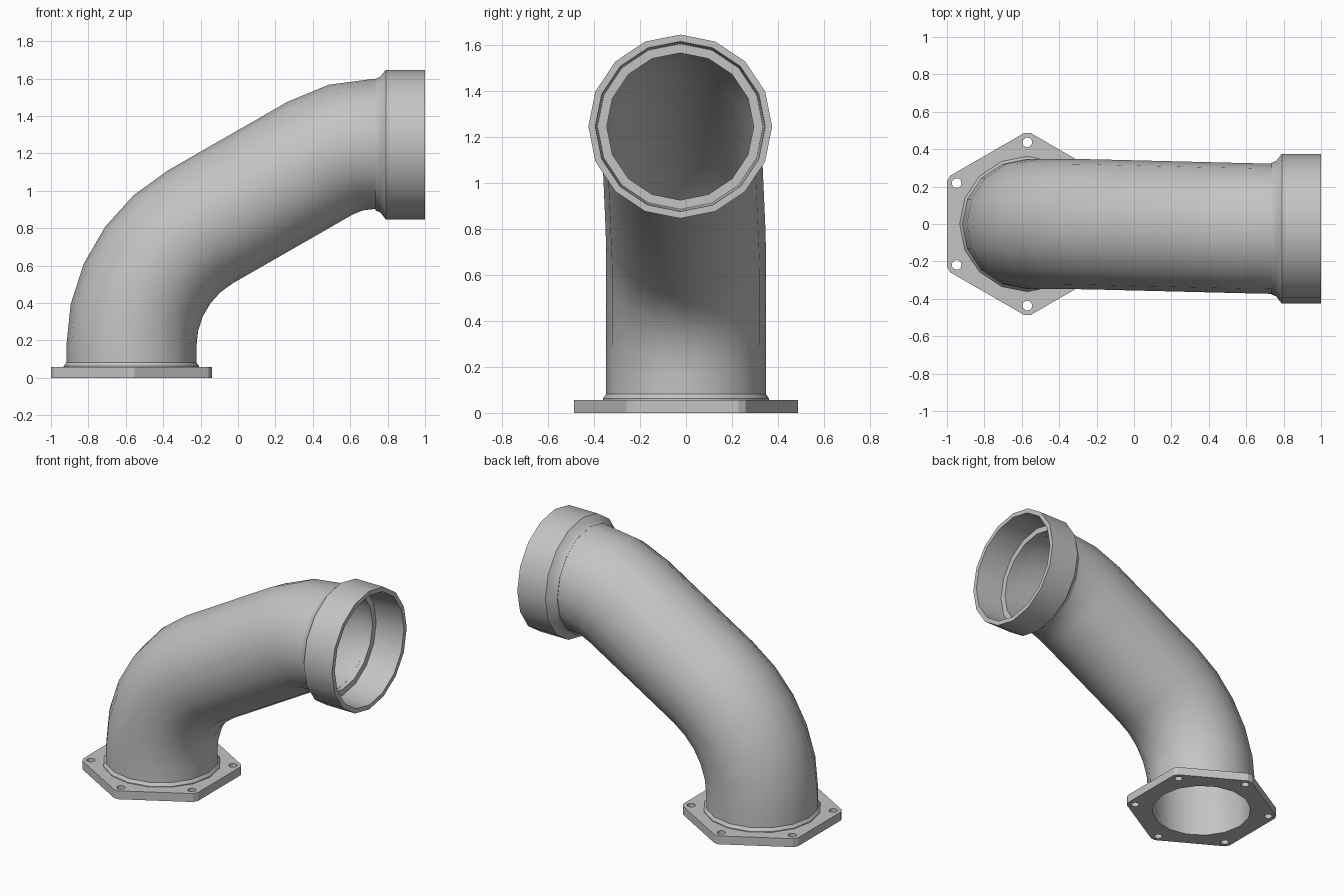
import bpy, bmesh
from math import sin, cos, radians, pi
from mathutils import Vector

cube = bpy.data.objects.get("Cube")
if cube:
    bpy.data.objects.remove(cube)

SIDES = 16
BASE_X = -0.57

metal = bpy.data.materials.new("light_grey_metal")
metal.use_nodes = True
grey = (0.55, 0.55, 0.55, 1)
metal.diffuse_color = grey
bsdf = next(n for n in metal.node_tree.nodes if n.type == 'BSDF_PRINCIPLED')
bsdf.inputs["Base Color"].default_value = grey


def finish(name, bm, smooth_angle):
    """Turn a bmesh into a shaded, coloured object."""
    bmesh.ops.remove_doubles(bm, verts=bm.verts, dist=0.0001)
    bmesh.ops.recalc_face_normals(bm, faces=bm.faces)
    mesh = bpy.data.meshes.new(name)
    bm.to_mesh(mesh)
    bm.free()
    mesh.materials.append(metal)
    obj = bpy.data.objects.new(name, mesh)
    bpy.context.collection.objects.link(obj)
    bpy.ops.object.select_all(action='DESELECT')
    obj.select_set(True)
    bpy.context.view_layer.objects.active = obj
    bpy.ops.object.shade_smooth_by_angle(angle=radians(smooth_angle))
    return obj


def hollow_sweep(name, rings):
    """Skin a closed chain of rings: out along the outside, back along the bore."""
    bm = bmesh.new()
    loops = []
    for x, y, z, tilt, radius in rings:
        side = Vector((cos(tilt), 0, -sin(tilt)))
        loop = []
        for i in range(SIDES):
            t = 2 * pi * i / SIDES
            p = Vector((x, y, z)) + radius * (cos(t) * side + sin(t) * Vector((0, 1, 0)))
            loop.append(bm.verts.new(p))
        loops.append(loop)
    for a, b in zip(loops, loops[1:] + loops[:1]):
        for i in range(SIDES):
            j = (i + 1) % SIDES
            bm.faces.new((a[i], a[j], b[j], b[i]))
    return finish(name, bm, 32)


def bend(cx, cz, radius, start, end, steps):
    """Centre line of one bend, as (x, z, tilt)."""
    tilts = [radians(start + (end - start) * i / steps) for i in range(steps + 1)]
    return [(cx - radius * cos(a), cz + radius * sin(a), a) for a in tilts]


def drift(x):
    """Slight sideways offset of the upper run."""
    return -0.025 * min(1, max(0, x + 0.3))


# Elbow pipe: weld flare, wide lower bend, straight run, short upper bend
path = [(BASE_X, 0.04, 0), (BASE_X, 0.062, 0), (BASE_X, 0.082, 0)]
path += bend(0.165, 0.17, 0.735, 0, 60, 5)
path += bend(0.72, 0.69, 0.56, 60, 90, 2)
path.append((0.77, 1.25, pi / 2))
outside = [(x, drift(x), z, a, 0.362 if z < 0.07 else 0.348) for x, z, a in path]
bore = [(x, drift(x), z, a, 0.322) for x, z, a in reversed(path)]
hollow_sweep("elbow_pipe", outside + bore)

# Socket collar: chamfered shoulder, straight band, stepped bore
profile = [(0.735, 0.352), (0.76, 0.362), (0.79, 0.40), (1.0, 0.40),
           (1.0, 0.37), (0.80, 0.36), (0.80, 0.32), (0.735, 0.32)]
hollow_sweep("socket_collar", [(x, -0.025, 1.247, pi / 2, r) for x, r in profile])

# Hexagonal flange with blunt corners, bore and six bolt holes
corners = [30 + 60 * k for k in range(6)]


def polar(radius, degrees):
    return radius * cos(radians(degrees)), radius * sin(radians(degrees))


def circle(cx, cy, radius, n):
    return [(cx + radius * cos(2 * pi * i / n), cy + radius * sin(2 * pi * i / n))
            for i in range(n)]


outlines = [[polar(0.487, c + d) for c in corners for d in (-2, 2)],
            circle(0, 0, 0.32, SIDES)]
outlines += [circle(*polar(0.437, c), 0.026, 12) for c in corners]

curve = bpy.data.curves.new("flange_outline", 'CURVE')
curve.dimensions = '2D'
curve.fill_mode = 'BOTH'
curve.extrude = 0.0285
for points in outlines:
    spline = curve.splines.new('POLY')
    spline.points.add(len(points) - 1)
    spline.use_cyclic_u = True
    for sp, (px, py) in zip(spline.points, points):
        sp.co = (px, py, 0, 1)
helper = bpy.data.objects.new("flange_outline", curve)
bpy.context.collection.objects.link(helper)
bpy.context.view_layer.update()
evaluated = helper.evaluated_get(bpy.context.evaluated_depsgraph_get())
plate = bpy.data.meshes.new_from_object(evaluated)
bm = bmesh.new()
bm.from_mesh(plate)
bmesh.ops.translate(bm, verts=bm.verts, vec=(BASE_X, 0, curve.extrude))
bpy.data.objects.remove(helper)
bpy.data.meshes.remove(plate)
finish("base_flange", bm, 25)
